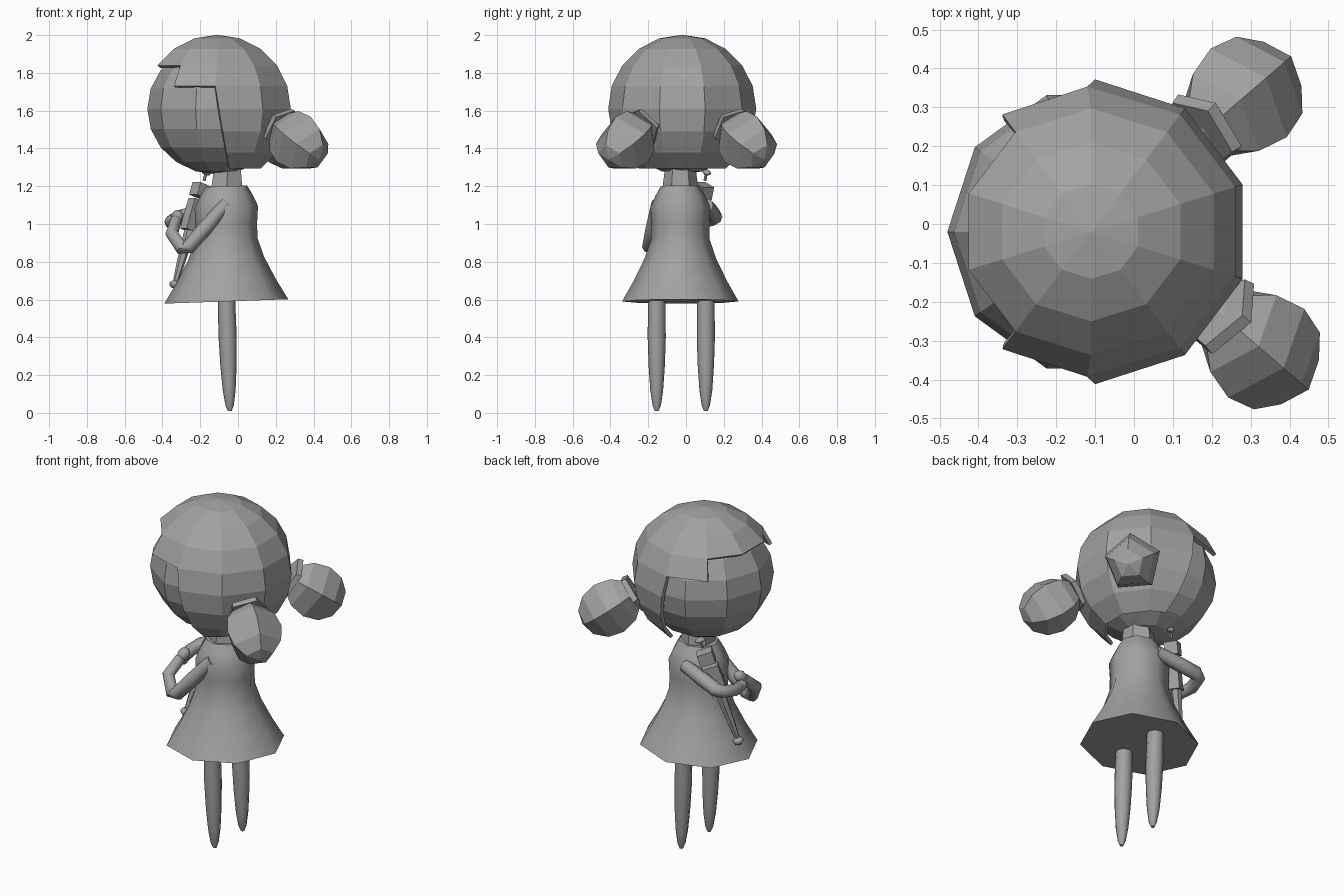
import bpy, bmesh, math
from mathutils import Vector, Matrix

old = bpy.data.objects.get("Cube")
if old:
    bpy.data.objects.remove(old, do_unlink=True)

GREY = (0.36, 0.36, 0.36, 1)
mat = bpy.data.materials.new("plain grey")
mat.use_nodes = True
mat.diffuse_color = GREY
mat.node_tree.nodes["Principled BSDF"].inputs["Base Color"].default_value = GREY


def finish(name, bm, smooth=False):
    """Turn a bmesh into a named object."""
    bmesh.ops.recalc_face_normals(bm, faces=bm.faces)
    me = bpy.data.meshes.new(name)
    bm.to_mesh(me)
    bm.free()
    me.materials.append(mat)
    ob = bpy.data.objects.new(name, me)
    bpy.context.collection.objects.link(ob)
    if smooth:
        bpy.ops.object.select_all(action='DESELECT')
        ob.select_set(True)
        bpy.context.view_layer.objects.active = ob
        bpy.ops.object.shade_smooth_by_angle(angle=math.radians(50))
    return ob


def tube(name, points, sides=8, smooth=True):
    """Sweep rings of given radius along points (x, y, z, radius)."""
    bm = bmesh.new()
    pos = [Vector(p[:3]) for p in points]
    rings = []
    for i, p in enumerate(points):
        a, b = pos[max(i - 1, 0)], pos[min(i + 1, len(pos) - 1)]
        q = (b - a).to_track_quat('Z', 'Y')
        ring = []
        for k in range(sides):
            t = math.tau * k / sides
            ring.append(bm.verts.new(pos[i] + q @ Vector((math.cos(t), math.sin(t), 0)) * p[3]))
        rings.append(ring)
    for lo, hi in zip(rings, rings[1:]):
        for k in range(sides):
            n = (k + 1) % sides
            bm.faces.new((lo[k], lo[n], hi[n], hi[k]))
    bm.faces.new(rings[0])
    bm.faces.new(rings[-1])
    return finish(name, bm, smooth)


def ball(name, centre, size, sides, rings, axis=(0, 0, 1), smooth=False):
    bm = bmesh.new()
    bmesh.ops.create_uvsphere(bm, u_segments=sides, v_segments=rings, radius=1)
    q = Vector(axis).to_track_quat('Z', 'Y')
    bm.transform(Matrix.LocRotScale(Vector(centre), q, Vector(size)))
    return finish(name, bm, smooth)


def box(name, centre, size, axis):
    bm = bmesh.new()
    bmesh.ops.create_cube(bm, size=1)
    q = Vector(axis).to_track_quat('Z', 'Y')
    bm.transform(Matrix.LocRotScale(Vector(centre), q, Vector(size)))
    return finish(name, bm)


# Head, facing -x with an edge down the middle of the face
HEAD = Vector((-0.11, -0.02, 1.61))
bm = bmesh.new()
bmesh.ops.create_uvsphere(bm, u_segments=10, v_segments=10, radius=0.37)
bmesh.ops.rotate(bm, verts=bm.verts, matrix=Matrix.Rotation(math.radians(18), 3, 'Z'))
bmesh.ops.scale(bm, verts=bm.verts, vec=(1, 1, 0.94))
bmesh.ops.translate(bm, verts=bm.verts, vec=HEAD)
finish("head", bm)

# Hair shell: sphere with a stepped opening for the face
bm = bmesh.new()
bmesh.ops.create_uvsphere(bm, u_segments=10, v_segments=10, radius=0.392)


def is_open(face):
    c = face.calc_center_median()
    off = math.degrees(abs(math.atan2(c.y, -c.x)))
    limit = 0.23 if off < 50 else 0.12 if off < 80 else -0.32
    return c.z < limit


bmesh.ops.delete(bm, geom=[f for f in bm.faces if is_open(f)], context='FACES')
for v in bm.verts:
    # The side edge of the opening slants backward
    if abs(v.co.x) < 0.01 and v.co.z < 0.13 and abs(v.co.y) > 0.1:
        v.co.x += 0.16 * (0.12 - v.co.z) - 0.01
bmesh.ops.scale(bm, verts=bm.verts, vec=(1.045, 1, 1))
bmesh.ops.translate(bm, verts=bm.verts, vec=HEAD)
hair = finish("hair", bm)
shell = hair.modifiers.new("thickness", 'SOLIDIFY')
shell.thickness = 0.02
shell.offset = -1

# Hair buns and thin ties
for side, cx, cy in (("left", 0.275, 0.32), ("right", 0.32, -0.315)):
    axis = Vector((0.64, math.copysign(0.55, cy), -0.54)).normalized()
    centre = Vector((cx, cy, 1.435))
    ball(side + "_bun", centre, (0.158, 0.158, 0.175), 5, 6, axis)
    a, b = centre - axis * 0.165, centre - axis * 0.135
    tube(side + "_hair_tie", [(*a, 0.108), (*b, 0.115)], 5, False)

# Neck and dress
tube("neck", [(-0.06, -0.03, 1.15, 0.1), (-0.055, -0.03, 1.32, 0.078)], 6, False)
profile = [(0.59, 0.328), (0.7, 0.262), (0.82, 0.2), (0.92, 0.165),
           (1.0, 0.163), (1.09, 0.168), (1.15, 0.14), (1.2, 0.11)]
dress = tube("dress", [(-0.062, -0.03, z, r) for z, r in profile])
for v in dress.data.vertices:
    v.co.y = -0.03 + (v.co.y + 0.03) * 0.94
    v.co.z += 0.035 * (v.co.x + 0.062)

# Legs taper to rounded tips
shape = [(0.01, 0.01), (0.04, 0.022), (0.12, 0.034), (0.25, 0.043),
         (0.4, 0.048), (0.62, 0.046)]
for side, y in (("left", 0.105), ("right", -0.155)):
    tube(side + "_leg", [(-0.043 - 0.03 * z, y, z, r) for z, r in shape])

# Bent arms folded around the toy: shoulder, elbow, forearm, hand
arms = {"right": [(-0.06, -0.15, 1.11), (-0.285, -0.2, 0.85), (-0.35, -0.15, 0.95), (-0.32, -0.05, 1.04)],
        "left": [(-0.07, 0.11, 1.1), (-0.33, 0.16, 1.03), (-0.355, 0.06, 1.01), (-0.34, -0.03, 1.0)]}
for side, joints in arms.items():
    s, e, f, h = map(Vector, joints)
    tube(side + "_arm", [(*s, 0.035), (*s.lerp(e, 0.5), 0.04), (*s.lerp(e, 0.9), 0.038),
                         (*e.lerp(f, 0.2), 0.036), (*f, 0.035), (*f.lerp(h, 0.8), 0.03)])
    ball(side + "_hand", h, (0.033, 0.033, 0.04), 8, 6, h - f, True)

# Toy held slantwise against the chest
top, foot = Vector((-0.18, 0.1, 1.23)), Vector((-0.335, -0.01, 0.68))
lean = top - foot
box("toy_head", foot + lean * 0.9, (0.075, 0.085, 0.07), lean)
box("toy_body", foot + lean * 0.66, (0.06, 0.09, 0.17), lean)
tube("toy_leg", [(*foot.lerp(top, t), r) for t, r in ((0, 0.012), (0.2, 0.022), (0.55, 0.03))], 6)
ball("toy_foot", foot, (0.03, 0.03, 0.022), 8, 6, lean, True)
tube("toy_antenna", [(*top, 0.008), (*(top + lean * 0.08), 0.008)], 6)
ball("toy_antenna_tip", top + lean * 0.08, (0.02, 0.03, 0.015), 8, 6, lean, True)
